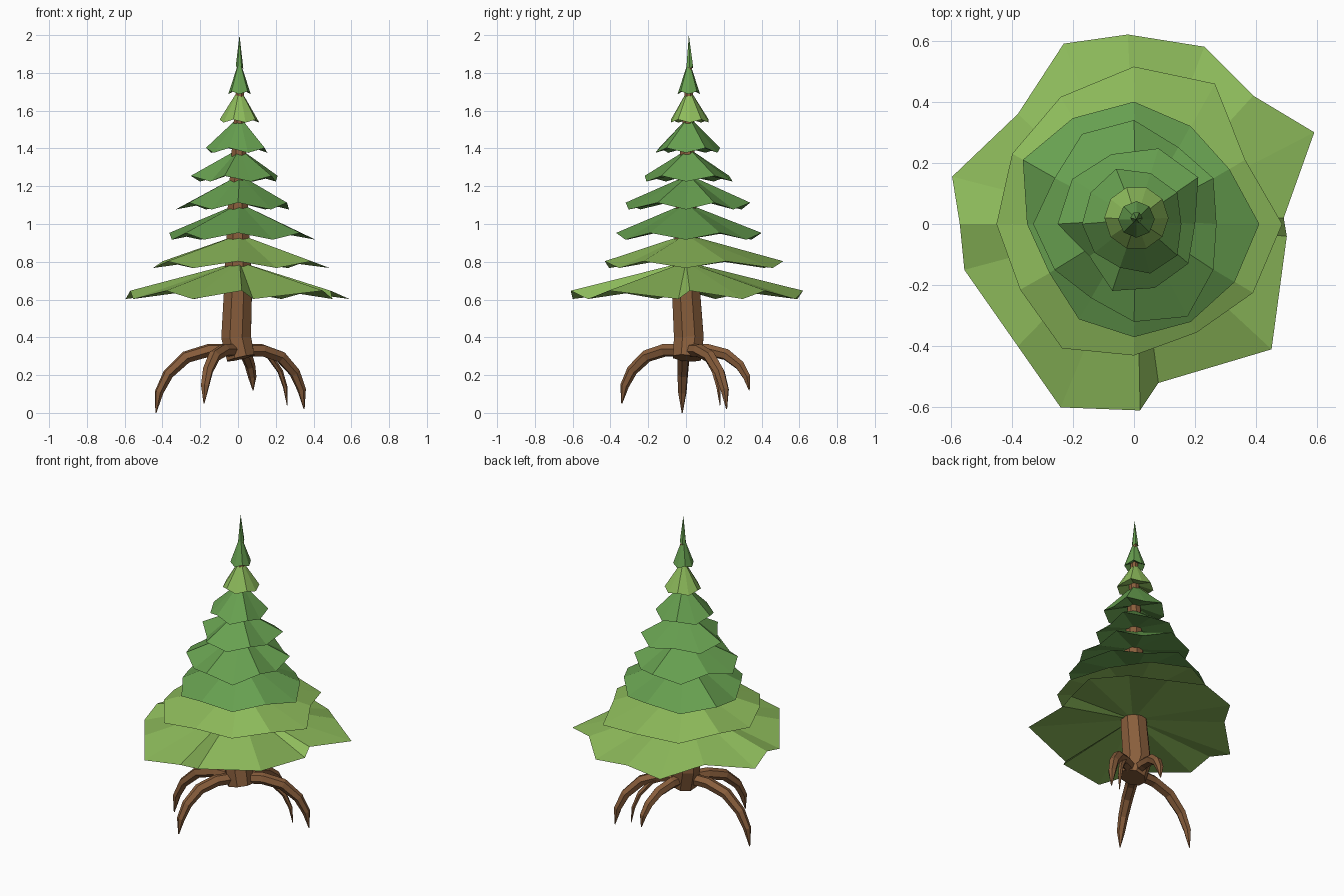
import bpy, bmesh, math
from mathutils import Vector

if "Cube" in bpy.data.objects:
    bpy.data.objects.remove(bpy.data.objects["Cube"])


def material(name, rgb):
    m = bpy.data.materials.new(name)
    m.diffuse_color = (*rgb, 1)
    m.use_nodes = True
    m.node_tree.nodes["Principled BSDF"].inputs["Base Color"].default_value = m.diffuse_color
    return m


LIGHT = material("light_green", (0.270, 0.500, 0.105))
DARK = material("forest_green", (0.136, 0.352, 0.080))
BARK = material("bark_brown", (0.250, 0.112, 0.045))


def finish(name, bm, mat):
    bmesh.ops.recalc_face_normals(bm, faces=bm.faces)
    me = bpy.data.meshes.new(name)
    bm.to_mesh(me)
    bm.free()
    me.materials.append(mat)
    ob = bpy.data.objects.new(name, me)
    bpy.context.collection.objects.link(ob)


def tube(name, path, radii, sides, mat):
    """Tapered tube along a path, frame carried along without twisting."""
    bm = bmesh.new()
    pts = [Vector(p) for p in path]
    rings, side, last = [], None, None
    for i, p in enumerate(pts):
        t = (pts[min(i + 1, len(pts) - 1)] - pts[max(i - 1, 0)]).normalized()
        if side is None:
            side = t.orthogonal().normalized()
        else:
            side = last.rotation_difference(t) @ side
        last = t
        other = t.cross(side)
        ring = []
        for k in range(sides):
            a = 2 * math.pi * (k + 0.5) / sides
            ring.append(bm.verts.new(p + radii[i] * (side * math.cos(a) + other * math.sin(a))))
        rings.append(ring)
    for a, b in zip(rings, rings[1:]):
        for k in range(sides):
            n = (k + 1) % sides
            bm.faces.new((a[k], a[n], b[n], b[k]))
    bm.faces.new(rings[0])
    bm.faces.new(rings[-1])
    finish(name, bm, mat)


def tier(name, outline, z, amp, top, under, mat):
    """Ragged skirt: zigzag rim fanned to a top point and an underside point."""
    bm = bmesh.new()
    ring = [bm.verts.new((x, y, z + (amp if i % 2 else -amp))) for i, (x, y) in enumerate(outline)]
    for tip in (top, under):
        c = bm.verts.new((.008, .015 if z > 1 else 0, tip))
        for k in range(len(ring)):
            bm.faces.new((ring[k], ring[(k + 1) % len(ring)], c))
    finish(name, bm, mat)


def polar(radii, cx=0, cy=0):
    step = 2 * math.pi / len(radii)
    return [(cx + r * math.cos(k * step), cy + r * math.sin(k * step)) for k, r in enumerate(radii)]


# Trunk
tube("trunk", [(.015, .005, .29), (-.01, .015, .4), (0, 0, .65), (0, 0, 1.1), (.01, .015, 1.7), (.01, .02, 1.88)],
     [.08, .085, .08, .058, .023, .01], 8, BARK)

# Roots: all arch outward by the same rule, then drop to their tip
REACH = [0, .35, .63, .85, .96, 1]
HEIGHT = [1, 1, .89, .62, .33, 0]


def root(name, tip, sway, thick):
    start = Vector((0, 0, .332))
    tip = Vector(tip)
    across = Vector((-tip.y, tip.x, 0))
    path, radii = [], []
    for s, h in zip(REACH, HEIGHT):
        p = start.lerp(tip, s) + across * sway * s * (1 - s)
        p.z = tip.z + (start.z - tip.z) * h
        path.append(p)
        radii.append(thick * (.08 + .92 * h ** .4))
    tube(name, path, radii, 6, BARK)


root("left_root", (-.435, -.02, 0), 0, .035)
root("right_root", (.35, .215, .02), -.1, .035)
root("front_root", (-.18, -.34, .05), -.15, .035)
root("back_root", (.08, .335, .12), .1, .033)
root("small_root", (.26, .18, .04), -.1, .018)

# Lowest, widest tier with an uneven outline
tier("needle_tier_1",
     [(.50, -.04), (.49, .02), (.59, .30), (.39, .42), (.23, .58), (-.02, .62), (-.23, .59), (-.38, .36),
      (-.595, .155), (-.57, 0), (-.555, -.15), (-.38, -.40), (-.24, -.60), (.02, -.61), (.08, -.52), (.45, -.41)],
     .625, .022, .80, .68, LIGHT)

# Ragged middle tiers: rim radii at even angles
tier("needle_tier_2", polar([.485, .42, .53, .515, .48, .46, .45, .43, .47, .43, .41, .45]),
     .785, .018, .945, .83, LIGHT)
tier("needle_tier_3", polar([.41, .36, .37, .40, .40, .42, .35, .32, .36, .37, .37, .38]),
     .935, .018, 1.11, .99, DARK)
tier("needle_tier_4", polar([.27, .30, .29, .34, .34, .30, .33, .30, .28, .32, .35, .30]),
     1.095, .018, 1.26, 1.14, DARK)
tier("needle_tier_5", polar([.20, .26, .26, .24, .25, .25, .18, .23, .22, .22]),
     1.24, .015, 1.40, 1.28, DARK)
tier("needle_tier_6", polar([.155, .175, .175, .19, .175, .17, .16, .15, .17, .175]),
     1.39, .013, 1.57, 1.43, DARK)

# Small regular tiers near the top, and the leading spike
tier("needle_tier_7", polar([.105] * 10, .008, .02), 1.545, .008, 1.72, 1.575, LIGHT)
tier("needle_tier_8", polar([.06] * 8, .008, .015), 1.695, .008, 1.87, 1.72, DARK)
tier("top_spike", polar([.02] * 6, .008, .02), 1.83, .006, 2.0, 1.84, DARK)
